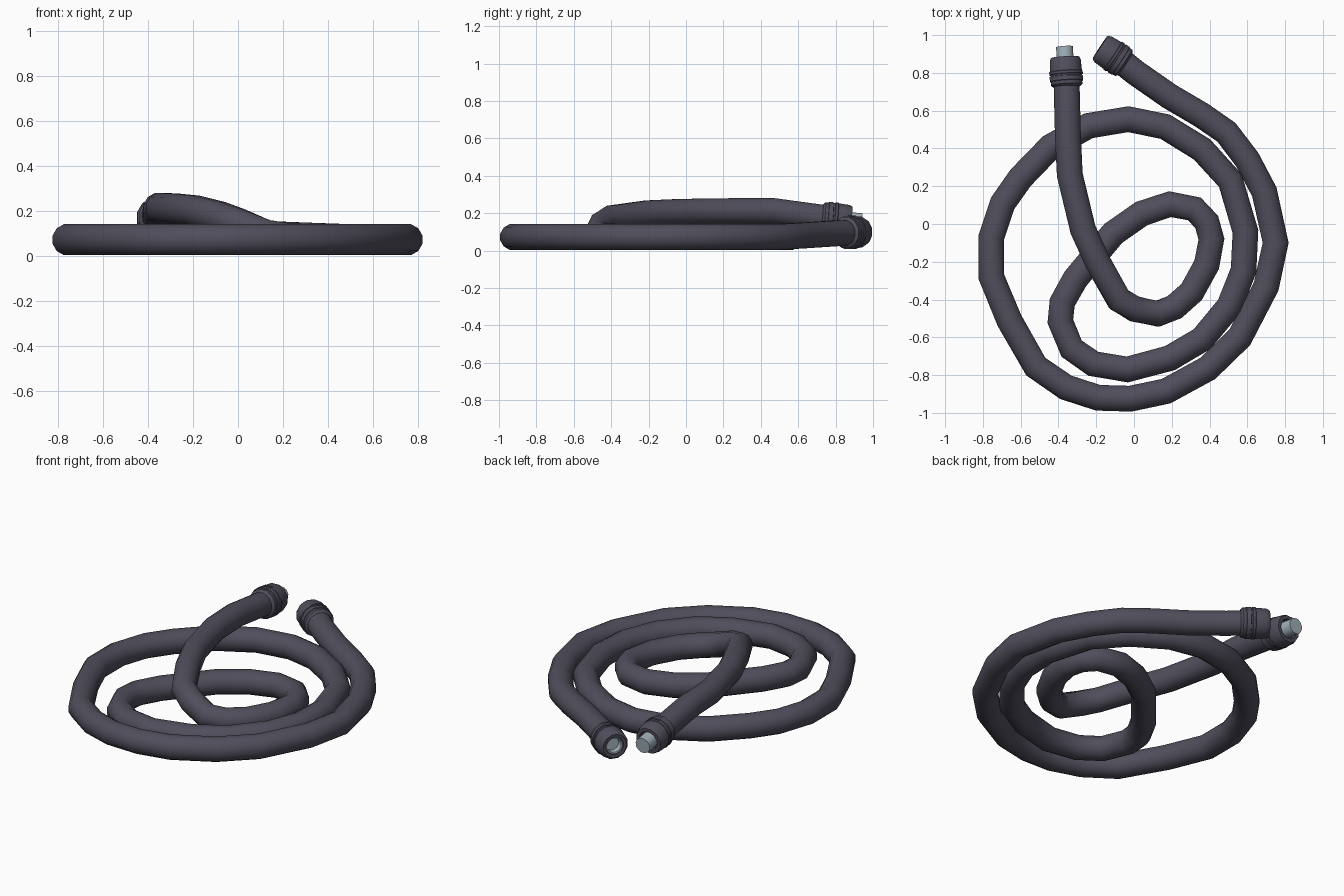
import bpy, bmesh, math
from mathutils import Vector

if "Cube" in bpy.data.objects:
    bpy.data.objects.remove(bpy.data.objects["Cube"])

SIDES = 12
TUBE_R = 0.071


def material(name, rgb):
    m = bpy.data.materials.new(name)
    m.diffuse_color = (*rgb, 1)
    m.use_nodes = True
    m.node_tree.nodes["Principled BSDF"].inputs["Base Color"].default_value = m.diffuse_color
    return m


rubber = material("dark rubber", (0.08, 0.075, 0.105))
metal = material("pale steel", (0.36, 0.44, 0.49))


def sweep(name, rings, mat, sides=SIDES, angle=40):
    """Skin circles given as (centre, direction, radius), capping both ends."""
    bm = bmesh.new()
    loops = []
    for c, t, r in rings:
        side = t.cross(Vector((0, 0, 1))).normalized()
        up = side.cross(t).normalized()
        loops.append([bm.verts.new(c + r * (side * math.cos(a) + up * math.sin(a)))
                      for a in (2 * math.pi * (i + 0.5) / sides for i in range(sides))])
    for a, b in zip(loops, loops[1:]):
        for i in range(sides):
            j = (i + 1) % sides
            bm.faces.new((a[i], a[j], b[j], b[i]))
    bm.faces.new(loops[0])
    bm.faces.new(loops[-1])
    bmesh.ops.recalc_face_normals(bm, faces=bm.faces)
    me = bpy.data.meshes.new(name)
    bm.to_mesh(me)
    bm.free()
    me.materials.append(mat)
    ob = bpy.data.objects.new(name, me)
    bpy.context.collection.objects.link(ob)
    bpy.ops.object.select_all(action='DESELECT')
    ob.select_set(True)
    bpy.context.view_layer.objects.active = ob
    bpy.ops.object.shade_smooth_by_angle(angle=math.radians(angle))
    return ob


def lathe(name, start, axis, profile, mat):
    """Turned part: profile of (distance along axis, radius)."""
    return sweep(name, [(start + axis * d, axis, r) for d, r in profile], mat)


# Hose centre line on the floor, from the socket end inwards (x, y)
flat = [(-.065, .86), (.01, .80), (.19, .675), (.36, .575), (.49, .485), (.60, .34),
        (.69, .17), (.75, -.10), (.70, -.33), (.56, -.60), (.39, -.765), (.17, -.885),
        (-.02, -.925), (-.19, -.92), (-.36, -.865), (-.52, -.755), (-.66, -.51),
        (-.755, -.28), (-.755, -.07), (-.695, .11), (-.60, .245), (-.44, .41),
        (-.24, .52), (-.03, .555), (.165, .515), (.36, .395), (.51, .23), (.59, -.04),
        (.58, -.245), (.505, -.435), (.36, -.61), (.19, -.71), (-.035, -.77),
        (-.215, -.74), (-.33, -.66), (-.39, -.515), (-.38, -.415), (-.31, -.29),
        (-.11, -.05), (.04, .055), (.19, .105), (.32, .08), (.385, .01), (.41, -.08),
        (.385, -.215), (.305, -.36)]
# Last stretch, rising over the coils (x, y, z)
raised = [(.215, -.44, .078), (.125, -.475, .093), (.005, -.45, .142), (-.08, -.40, .173),
          (-.19, -.205, .200), (-.27, -.03, .208), (-.34, .26, .212), (-.35, .47, .212),
          (-.357, .75, .174)]
path = [Vector((x, y, .073 + max(0, y - .5) * .065 if x < .5 and i < 5 else .073))
        for i, (x, y) in enumerate(flat)] + [Vector(p) for p in raised]

# Hose with mitred joints
rings = []
for i, p in enumerate(path):
    a = (path[min(i + 1, len(path) - 1)] - p)
    b = (p - path[max(i - 1, 0)])
    rings.append((p, (a.normalized() + b.normalized()).normalized(), TUBE_R))
sweep("hose", rings, rubber, angle=60)

# Plug end: ribbed collar and metal pin
plug_at = path[-1]
plug_axis = (path[-1] - path[-2]).normalized()
plug_axis = Vector((-.06, 1, -.10)).normalized()
collar = [(-.025, .07), (-.012, .086), (.005, .086), (.007, .091), (.03, .091),
          (.032, .087), (.04, .087), (.042, .092), (.055, .092), (.058, .088),
          (.115, .085), (.132, .078)]
lathe("plug_collar", plug_at, plug_axis, collar + [(.132, .058), (.11, .055)], rubber)
lathe("plug_pin", plug_at, plug_axis, [(.10, .046), (.19, .046)], metal)

# Socket end: the same collar with an open metal-lined bore
sock_axis = Vector((-.84, .55, .03)).normalized()
lathe("socket_collar", path[0], sock_axis,
      collar + [(.138, .070), (.136, .052), (.09, .050)], rubber)
lathe("socket_liner", path[0], sock_axis,
      [(.07, .0495), (.128, .0495), (.126, .042), (.095, .040)], metal)
